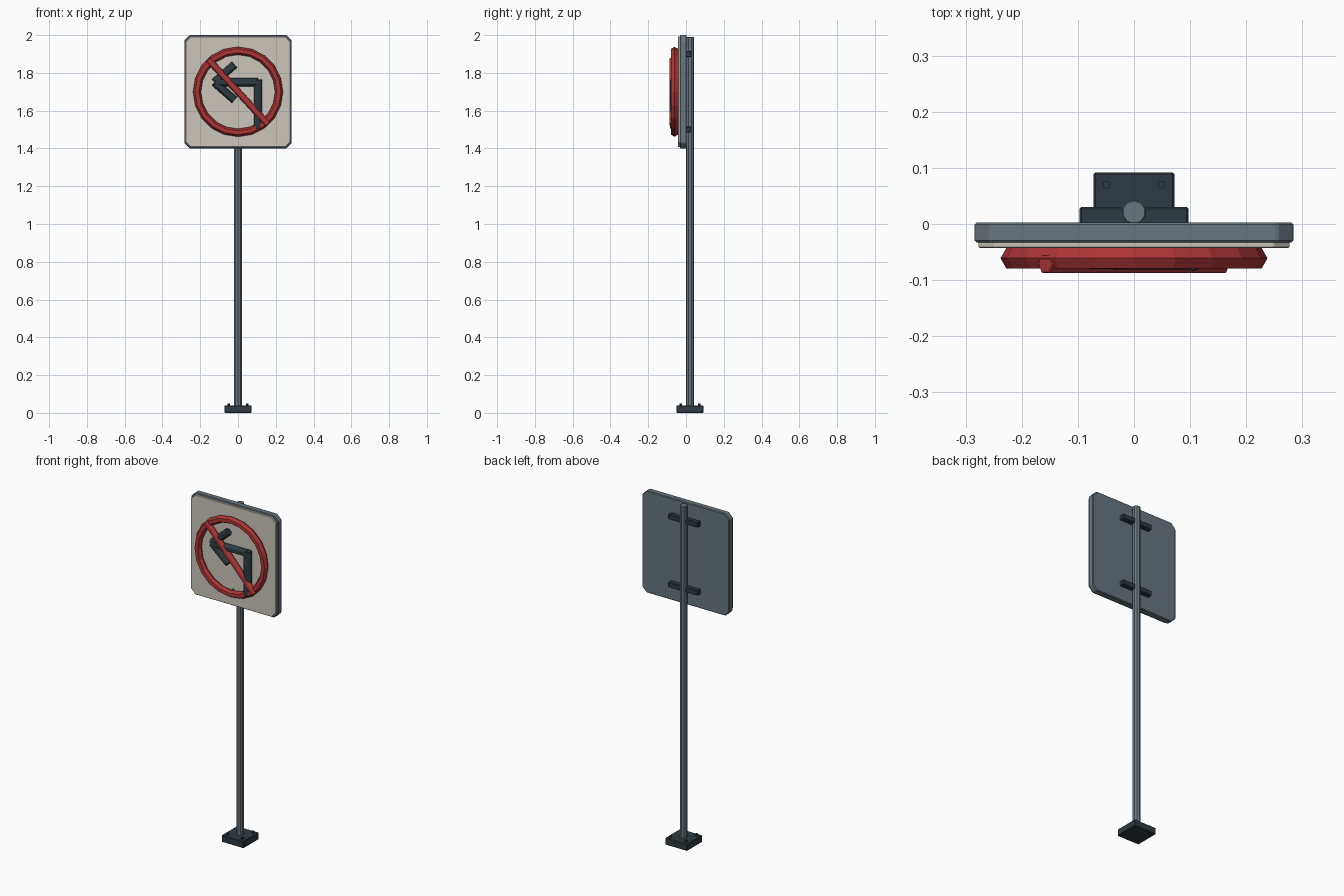
import bpy, bmesh
from math import pi, radians
from mathutils import Vector, Matrix

if "Cube" in bpy.data.objects:
    bpy.data.objects.remove(bpy.data.objects["Cube"], do_unlink=True)


def material(name, rgb):
    m = bpy.data.materials.new(name)
    m.use_nodes = True
    m.diffuse_color = (*rgb, 1)
    m.node_tree.nodes["Principled BSDF"].inputs["Base Color"].default_value = (*rgb, 1)
    return m


steel = material("steel grey", (0.14, 0.18, 0.21))
dark = material("dark slate", (0.026, 0.042, 0.052))
red = material("warning red", (0.42, 0.036, 0.036))
cream = material("warm white", (0.60, 0.56, 0.50))


def finish(name, bm, mat, bevel=0):
    bmesh.ops.recalc_face_normals(bm, faces=bm.faces)
    mesh = bpy.data.meshes.new(name)
    bm.to_mesh(mesh)
    bm.free()
    mesh.materials.append(mat)
    ob = bpy.data.objects.new(name, mesh)
    bpy.context.collection.objects.link(ob)
    if bevel:
        mod = ob.modifiers.new("edge bevel", 'BEVEL')
        mod.width = bevel
        mod.segments = 1
        mod.limit_method = 'ANGLE'
        mod.angle_limit = radians(40)
    return ob


def box(name, center, size, mat, bevel=0.003):
    bm = bmesh.new()
    bmesh.ops.create_cube(bm, size=1, matrix=Matrix.Translation(center) @ Matrix.Diagonal((*size, 1)))
    return finish(name, bm, mat, bevel)


def rod(name, a, b, radius, sides, mat, bevel=0, spin=0):
    """Prism running from a to b."""
    a, b = Vector(a), Vector(b)
    axis = b - a
    turn = axis.to_track_quat('Z', 'Y').to_matrix().to_4x4()
    bm = bmesh.new()
    bmesh.ops.create_cone(bm, cap_ends=True, segments=sides, radius1=radius, radius2=radius,
                          depth=axis.length,
                          matrix=Matrix.Translation((a + b) / 2) @ turn @ Matrix.Rotation(spin, 4, 'Z'))
    return finish(name, bm, mat, bevel)


def plate(name, half, cut, y_back, y_front, z, mat, bevel):
    """Upright slab with clipped corners."""
    w, h = half
    c = cut
    corner = [(w, h - c), (w - c, h), (c - w, h), (-w, h - c),
              (-w, c - h), (c - w, -h), (w - c, -h), (w, c - h)]
    bm = bmesh.new()
    face = bm.faces.new([bm.verts.new((x, y_back, z + k)) for x, k in corner])
    side = bmesh.ops.extrude_face_region(bm, geom=[face])["geom"]
    bmesh.ops.translate(bm, vec=(0, y_front - y_back, 0),
                        verts=[v for v in side if isinstance(v, bmesh.types.BMVert)])
    return finish(name, bm, mat, bevel)


SIGN_Z = 1.7
POLE_Y = 0.021

# Base, pole and anchor bolts
box("base_plate", (0, POLE_Y, 0.02), (0.144, 0.142, 0.04), dark)
rod("pole", (0, POLE_Y, 0.03), (0, POLE_Y, 1.99), 0.022, 10, steel, 0.002)
for sx in (-1, 1):
    for sy in (-1, 1):
        x, y = sx * 0.049, POLE_Y + sy * 0.049
        rod("anchor_bolt", (x, y, 0.03), (x, y, 0.051), 0.007, 8, dark)

# Sign panel and its face
plate("sign_panel", (0.284, 0.3), 0.028, 0.003, -0.033, SIGN_Z, steel, 0.004)
plate("sign_face", (0.277, 0.293), 0.028, -0.03, -0.043, SIGN_Z, cream, 0.002)

# Brackets behind and bolts through the panel
for z in (SIGN_Z - 0.2, SIGN_Z + 0.2):
    box("bracket", (0, 0.0145, z), (0.194, 0.031, 0.03), dark)
    rod("face_bolt", (0, -0.035, z), (0, -0.05, z), 0.007, 8, steel)

# Prohibition ring: hexagonal tube swept in straight segments
SEGMENTS, RING_R, TUBE_R = 20, 0.217, 0.021
bm = bmesh.new()
section = []
for i in range(6):
    p = Matrix.Rotation(i * pi / 3, 3, 'Z') @ Vector((TUBE_R, 0, 0))
    section.append(bm.verts.new((0, p.y - 0.061, RING_R + p.x)))
edges = [bm.edges.new((section[i], section[(i + 1) % 6])) for i in range(6)]
bmesh.ops.spin(bm, geom=section + edges, cent=(0, 0, 0), axis=(0, 1, 0),
               angle=2 * pi, steps=SEGMENTS, use_merge=True)
bmesh.ops.remove_doubles(bm, verts=bm.verts, dist=0.0001)
bmesh.ops.translate(bm, verts=bm.verts, vec=(0, 0, SIGN_Z))
finish("prohibition_ring", bm, red)


def front_bar(name, a, b, y, radius, mat):
    """Six-sided bar lying on the sign face, ridge forward."""
    return rod(name, (a[0], y, a[1]), (b[0], y, b[1]), radius, 6, mat, 0.002)


# Left-turn arrow
ELBOW, TIP = (0.106, 1.75), (-0.125, 1.75)
front_bar("arrow_stem", (0.106, 1.505), (0.106, 1.765), -0.061, 0.024, dark)
front_bar("arrow_shaft", ELBOW, TIP, -0.061, 0.023, dark)
for name, s in (("arrow_head_upper", 1), ("arrow_head_lower", -1)):
    front_bar(name, TIP, (-0.018, 1.75 + s * 0.094), -0.061, 0.022, dark)

# Diagonal slash
front_bar("slash", (-0.158, 1.872), (0.158, 1.528), -0.071, 0.019, red)
